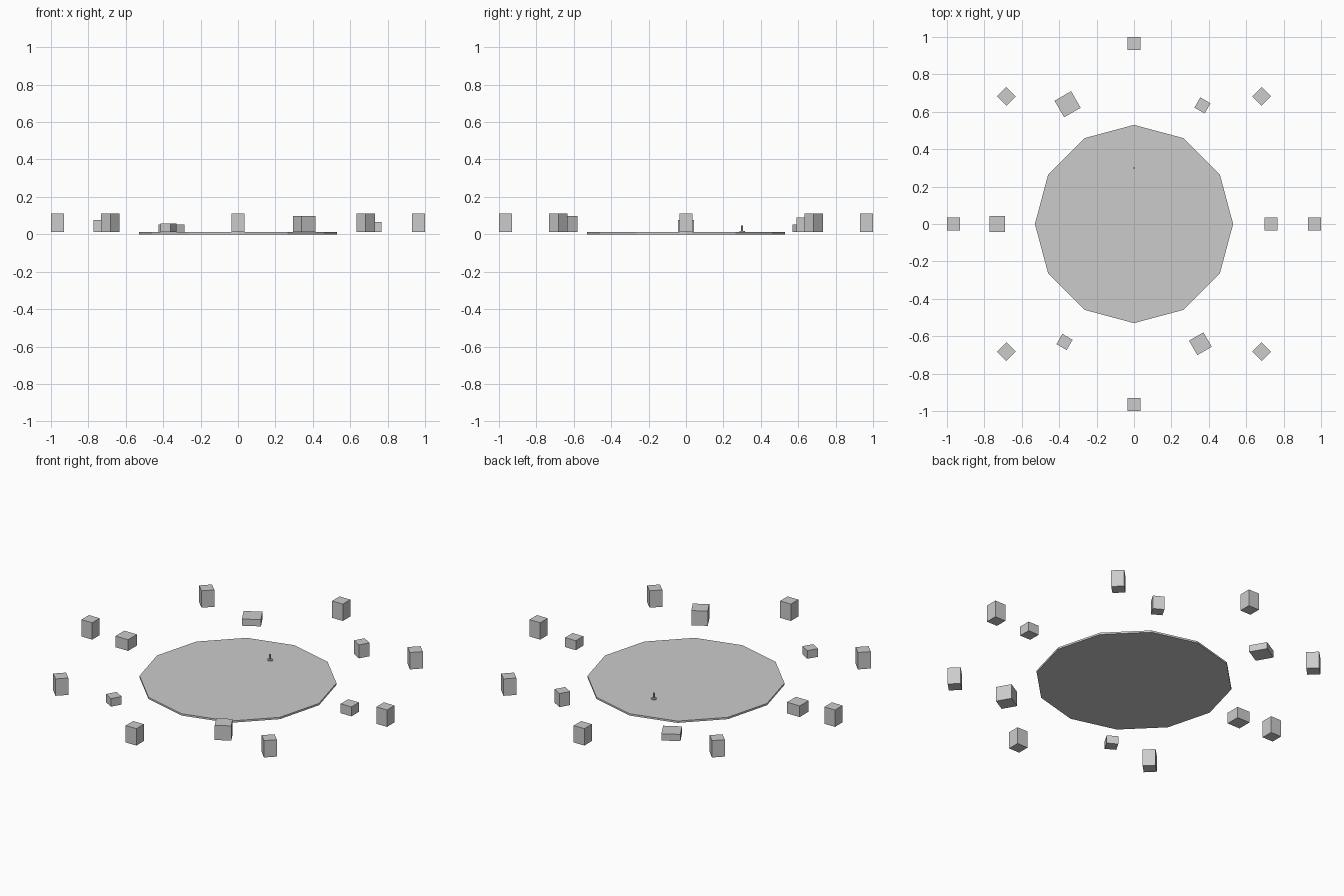
import bpy
from math import cos, sin, radians, atan2

if "Cube" in bpy.data.objects:
    bpy.data.objects.remove(bpy.data.objects["Cube"])

TOP = 0.011  # top of the round base plate


def block(name, x, y, size, height):
    """Square block standing at plate level and turned to face the centre."""
    bpy.ops.mesh.primitive_cube_add(size=1, location=(x, y, TOP + height / 2),
                                    rotation=(0, 0, atan2(y, x)))
    ob = bpy.context.object
    ob.name = name
    ob.scale = (size, size, height)
    return ob


def cylinder(name, x, y, z0, z1, radius, sides):
    bpy.ops.mesh.primitive_cylinder_add(vertices=sides, radius=radius, depth=z1 - z0,
                                        location=(x, y, (z0 + z1) / 2))
    bpy.context.object.name = name


# twelve-sided base plate
cylinder("base_plate", 0, 0, 0, TOP, 0.53, 12)

# outer ring of eight equal pillars
for i in range(8):
    a = radians(45 * i)
    block(f"outer_pillar_{i + 1}", 0.965 * cos(a), 0.965 * sin(a), 0.07, 0.1)

# inner ring of six uneven stones: angle, width, height
stones = [(0, 0.07, 0.056), (60, 0.063, 0.08), (119, 0.102, 0.04),
          (180, 0.083, 0.066), (239.5, 0.063, 0.048), (299, 0.089, 0.087)]
for i, (deg, size, height) in enumerate(stones):
    a = radians(deg)
    ob = block(f"inner_stone_{i + 1}", 0.732 * cos(a), 0.732 * sin(a), size, height)
    ob.rotation_euler.z = radians(60 * i)

# small pin with a foot on the plate
cylinder("pin_foot", 0, 0.3, TOP, 0.017, 0.015, 12)
cylinder("pin_stem", 0, 0.3, 0.017, 0.046, 0.005, 8)
